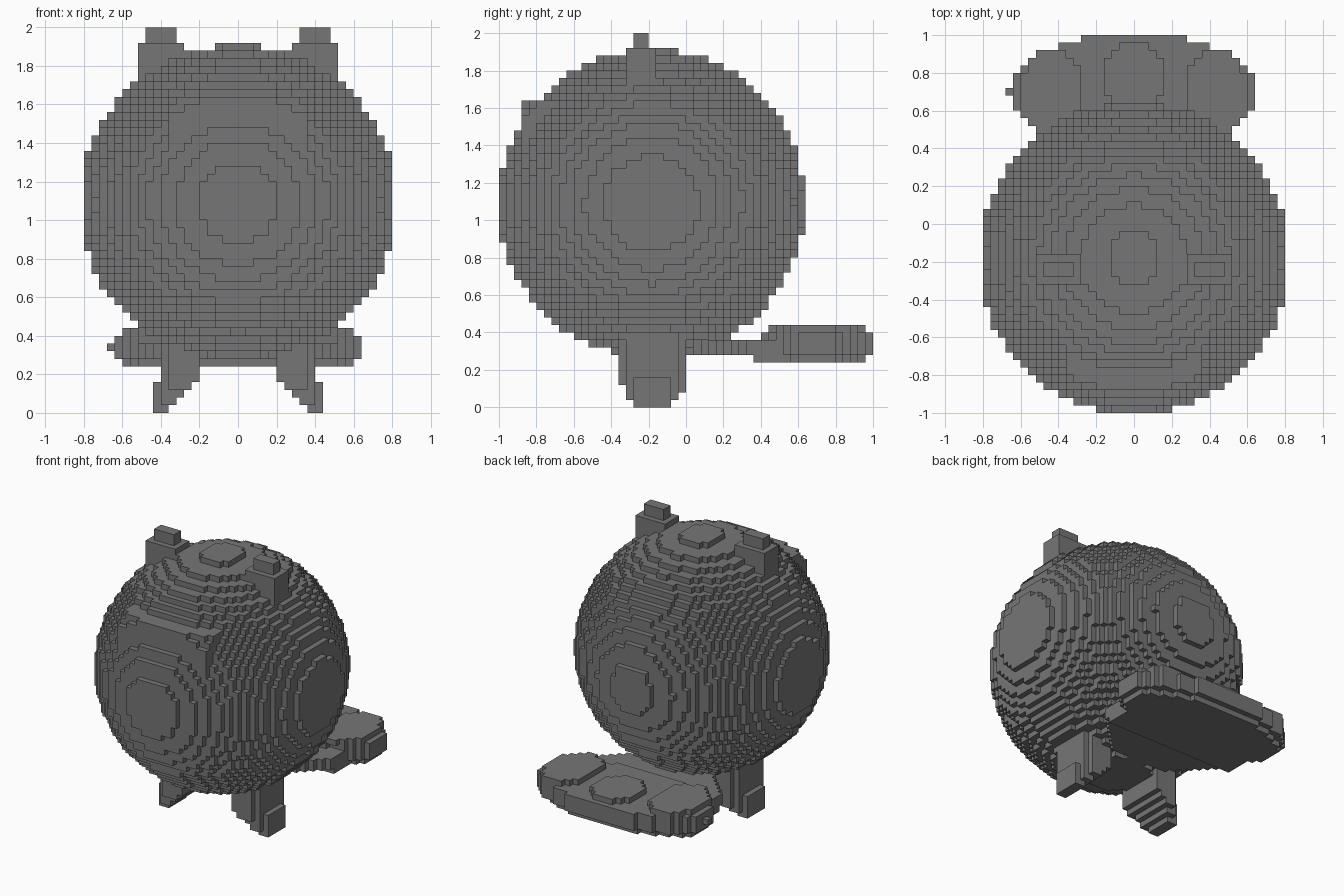
import bpy
import bmesh
from math import floor, sqrt

default = bpy.data.objects.get("Cube")
if default:
    bpy.data.objects.remove(default, do_unlink=True)

STEP = 0.04  # edge length of one block

grey = bpy.data.materials.new("mid_grey")
grey.use_nodes = True
grey.diffuse_color = (0.18, 0.18, 0.18, 1)
grey.node_tree.nodes["Principled BSDF"].inputs["Base Color"].default_value = (0.18, 0.18, 0.18, 1)


def in_ellipse(u, v, cu, cv, ru, rv):
    return ((u - cu) / ru) ** 2 + ((v - cv) / rv) ** 2 <= 1


# Round body with a slightly flattened, raised forehead
def body(x, y, z):
    r = sqrt(x * x + (y + 0.185) ** 2 + (z - 1.09) ** 2)
    forehead = abs(x) < 0.36 and -0.88 < y < -0.5 and 1.4 < z < 1.64
    return r <= (0.88 if forehead else 0.822)


# Small upright ear, thin from front to back
def ear(x, y, z):
    if z > 1.92:
        return 0.32 < x < 0.48 and -0.28 < y < -0.2
    return 0.28 < x < 0.52 and -0.32 < y < -0.16 and z > 1.72


# Splayed leg, narrowing to a rounded foot
def leg(x, y, z):
    inner = max(0.2, 0.36 - 0.8 * z)
    outer = 0.44 if z < 0.18 else 0.4
    half = min(0.18, 0.08 + 0.8 * z)
    if x > 0.4:
        half = min(half, 0.1)
    elif x > 0.36:
        half = min(half, 0.14)
    return z < 0.44 and inner < x < outer and abs(y + 0.18) < half


# Flat fan tail with a tapered root and three raised lobes
def tail(x, y, z):
    ax = abs(x)
    root = 0.04 < y < 0.56 and ax < min(0.52, 0.2 + 1.1 * (y - 0.04))
    if z < 0.24 or z > 0.44:
        return False
    if z > 0.4:
        return (in_ellipse(x, y, 0, 0.78, 0.16, 0.18)
                or in_ellipse(ax, y, 0.43, 0.69, 0.17, 0.24))
    if z < 0.28:
        return in_ellipse(x, y, 0, 0.69, 0.62, 0.28) or (root and y > 0.36)
    return in_ellipse(x, y, 0, 0.7, 0.655, 0.31) or (root and z < 0.36)


def mirrored(rule):
    return lambda x, y, z: rule(-x, y, z)


parts = {
    "body": body,
    "left_ear": ear,
    "right_ear": mirrored(ear),
    "left_leg": leg,
    "right_leg": mirrored(leg),
    "tail": tail,
}

# Give every block to the first part that claims it
owner = {}
for i in range(-20, 20):
    for j in range(-25, 25):
        for k in range(50):
            centre = [(n + 0.5) * STEP for n in (i, j, k)]
            for name, rule in parts.items():
                if rule(*centre):
                    owner[i, j, k] = name
                    break
# One block sticks out at the tip of the tail
owner[-17, 17, 8] = "tail"


def build(name):
    """Make the outer faces of all the blocks of one part."""
    bm = bmesh.new()
    corners = {}

    def corner(key):
        if key not in corners:
            corners[key] = bm.verts.new([n * STEP for n in key])
        return corners[key]

    for cell in [c for c, part in owner.items() if part == name]:
        for axis in range(3):
            for side in (0, 1):
                beside = list(cell)
                beside[axis] += 2 * side - 1
                if tuple(beside) in owner:
                    continue
                b, c = (axis + 1) % 3, (axis + 2) % 3
                loop = []
                for db, dc in ((0, 0), (1, 0), (1, 1), (0, 1)):
                    key = list(cell)
                    key[axis] += side
                    key[b] += db
                    key[c] += dc
                    loop.append(corner(tuple(key)))
                bm.faces.new(loop if side else loop[::-1])
    mesh = bpy.data.meshes.new(name)
    bm.to_mesh(mesh)
    bm.free()
    mesh.materials.append(grey)
    obj = bpy.data.objects.new(name, mesh)
    bpy.context.collection.objects.link(obj)


for part_name in parts:
    build(part_name)
